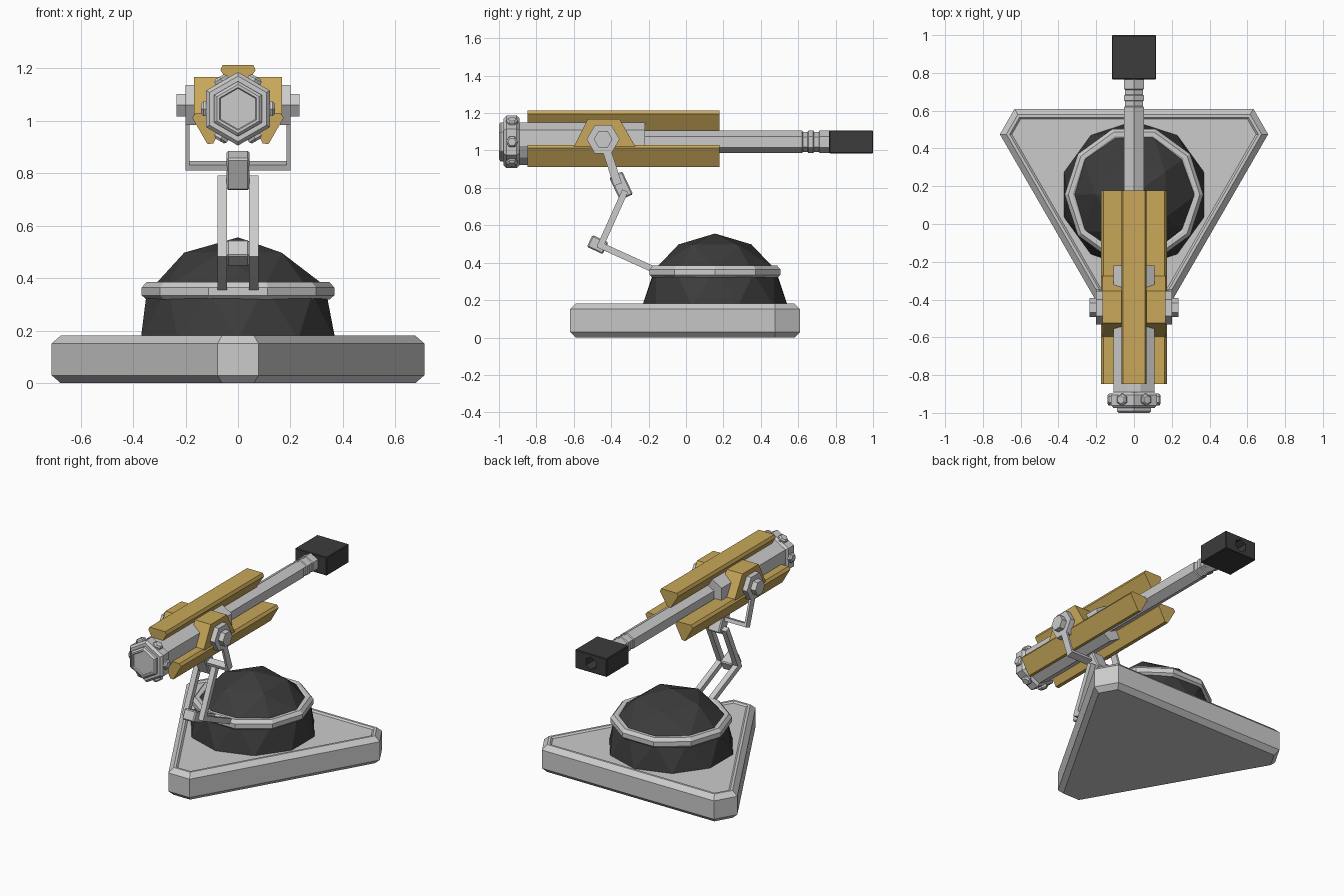
import bpy, bmesh, math
from mathutils import Vector, Matrix

if "Cube" in bpy.data.objects:
    bpy.data.objects.remove(bpy.data.objects["Cube"])

AXIS_Z = 1.046      # height of the tube axis
CY = 0.155          # centre of the base and dome


def material(name, rgb):
    m = bpy.data.materials.new(name)
    m.diffuse_color = (*rgb, 1)
    m.use_nodes = True
    m.node_tree.nodes["Principled BSDF"].inputs["Base Color"].default_value = m.diffuse_color
    return m


YELLOW = material("yellow_paint", (0.58, 0.39, 0.10))
DARK = material("dark_metal", (0.045, 0.045, 0.045))


def finish(name, bm, mat=None):
    bmesh.ops.recalc_face_normals(bm, faces=bm.faces)
    me = bpy.data.meshes.new(name)
    bm.to_mesh(me)
    bm.free()
    ob = bpy.data.objects.new(name, me)
    bpy.context.collection.objects.link(ob)
    if mat:
        me.materials.append(mat)
    return ob


def loft(name, rings, mat=None, closed=False):
    """Skin equal-length rings of points; cap the ends, or close into a loop."""
    bm = bmesh.new()
    vs = [[bm.verts.new(p) for p in r] for r in rings]
    n = len(vs[0])
    pairs = list(zip(vs, vs[1:])) + ([(vs[-1], vs[0])] if closed else [])
    for a, b in pairs:
        for i in range(n):
            j = (i + 1) % n
            bm.faces.new((a[i], a[j], b[j], b[i]))
    if not closed:
        bm.faces.new(vs[0])
        bm.faces.new(vs[-1])
    return finish(name, bm, mat)


def prism_x(name, yz, x0, x1, mat=None):
    return loft(name, [[(x, y, z) for y, z in yz] for x in (x0, x1)], mat)


def prism_y(name, xz, y0, y1, mat=None):
    return loft(name, [[(x, y, AXIS_Z + z) for x, z in xz] for y in (y0, y1)], mat)


def bar(name, p, q, width, x0, x1):
    """Flat bar running from p to q in the side (y, z) plane."""
    p, q = Vector(p), Vector(q)
    d = (q - p).normalized() * width / 2
    n = Vector((-d.y, d.x))
    return prism_x(name, [p + n, q + n, q - n, p - n], x0, x1)


def hexagon(r, turn=30):
    return [(r * math.cos(math.radians(turn + 60 * i)),
             r * math.sin(math.radians(turn + 60 * i))) for i in range(6)]


def hex_tube(name, sections, mat=None):
    return loft(name, [[(x, y, AXIS_Z + z) for x, z in hexagon(r)]
                       for y, r in sections], mat)


def spin(pts, deg):
    c, s = math.cos(math.radians(deg)), math.sin(math.radians(deg))
    return [(x * c - z * s, x * s + z * c) for x, z in pts]


# Base: triangle with cut corners, bevelled edges and a shallow recessed top
def base_ring(z, inset):
    d_side, d_corner = 0.455 - inset, 0.775 - inset
    h = (d_side - d_corner / 2) / math.sin(math.radians(60))
    pts = []
    for a in (-90, 30, 150):
        pts += spin([(d_corner, -h), (d_corner, h)], a)
    return [(x, CY + y, z) for x, y in pts]


loft("base", [base_ring(*s) for s in ((0, .03), (.03, 0), (.152, 0), (.182, .03),
                                      (.182, .045), (.172, .055))])

# Dome: upper half of a low icosphere
bm = bmesh.new()
bmesh.ops.create_icosphere(bm, subdivisions=2, radius=0.39,
                           matrix=Matrix.Rotation(math.pi, 4, 'Z'))
bmesh.ops.delete(bm, geom=[v for v in bm.verts if v.co.z < -0.01], context='VERTS')
bmesh.ops.translate(bm, verts=bm.verts, vec=(0, CY, 0.166))
finish("dome", bm, DARK)

# Ring around the dome: ten sides, chamfered section
section = [(.30, .32), (.35, .32), (.367, .335), (.367, .365),
           (.348, .386), (.325, .386), (.30, .37)]
loft("dome_ring", [[(r * math.cos(a), CY + r * math.sin(a), z) for r, z in section]
                   for a in (math.radians(36 * i) for i in range(10))], closed=True)

# Folding support arms, in pairs, with joint blocks
for side, s in (("left", -1), ("right", 1)):
    bar("lower_arm_" + side, (-.16, .358), (-.47, .498), .034, s * .042, s * .078)
    bar("upper_arm_" + side, (-.462, .48), (-.325, .785), .034, s * .042, s * .078)
for name, p, q, w in (("elbow_block", (-.515, .517), (-.43, .477), .07),
                      ("head_block", (-.376, .872), (-.318, .750), .077)):
    block = bar(name, p, q, w, -.043, .043)
    bev = block.modifiers.new("bevel", 'BEVEL')
    bev.width, bev.segments = .007, 1

# Yoke holding the tube, with hex washers and bolts
PIVOT = (-.443, 1.06)
bar("yoke_crossbar", (-.372, .840), (-.364, .818), .045, -.2, .2)
for side, s in (("left", -1), ("right", 1)):
    bar("yoke_upright_" + side, PIVOT, (-.366, .822), .045, s * .185, s * .2)
    for name, r, x0, x1 in (("pivot_washer_", .088, .16, .2), ("pivot_bolt_", .05, .2, .235)):
        prism_x(name + side, [(PIVOT[0] + a, PIVOT[1] + b) for a, b in hexagon(r, 0)],
                s * x0, s * x1)
    # Yellow side mount
    prism_x("side_mount_" + side, [(-.60, 1.02), (-.525, 1.168), (-.355, 1.168), (-.27, 1.02)],
            s * .05, s * .167, YELLOW)

# Tube body: hexagon with alternate corners cut for the rails
body = []
for a in (0, 120, 240):
    body += spin([(.108, .0625), (.035, .105), (-.035, .105)], a)
prism_y("tube_body", body, -.90, -.22)

# Rear collar, cap and six bolts
hex_tube("rear_collar", [(-.975, .125), (-.96, .14), (-.905, .14), (-.89, .125)])
hex_tube("rear_cap", [(-.97, .105), (-.99, .105), (-1.0, .093), (-1.0, .082), (-.994, .078)])
for i in range(6):
    rot = Matrix.Rotation(math.radians(60 * i), 4, 'Y')
    rings = []
    for d, r in ((.11, .032), (.132, .032), (.141, .022)):
        rings.append([rot @ Vector((d, a, b)) + Vector((0, -.93, AXIS_Z))
                      for a, b in hexagon(r, 0)])
    loft("collar_bolt_%d" % i, rings)

# Three yellow rails spaced around the tube
rail = [(-.012, .06), (.012, .06), (.067, .148), (.058, .168), (-.058, .168), (-.067, .148)]
for i in range(3):
    prism_y("rail_%d" % i, spin(rail, 120 * i), -.847, .178, YELLOW)

# Barrel with stepped grooves near the muzzle
hex_tube("barrel", [(-.23, .06), (.62, .06), (.625, .054), (.65, .054), (.655, .06),
                    (.68, .06), (.685, .054), (.71, .054), (.715, .06), (.77, .06)])

# Muzzle block with a hex bore
muzzle = prism_y("muzzle", [(-.117, -.061), (.117, -.061), (.117, .061), (-.117, .061)],
                 .765, 1.0, DARK)
bev = muzzle.modifiers.new("bevel", 'BEVEL')
bev.width, bev.segments = .004, 1
bore = hex_tube("bore_cutter", [(.85, .042), (1.05, .042)], DARK)
bore.hide_render = True
bore.hide_viewport = True
cut = muzzle.modifiers.new("bore", 'BOOLEAN')
cut.operation, cut.object, cut.solver = 'DIFFERENCE', bore, 'EXACT'
